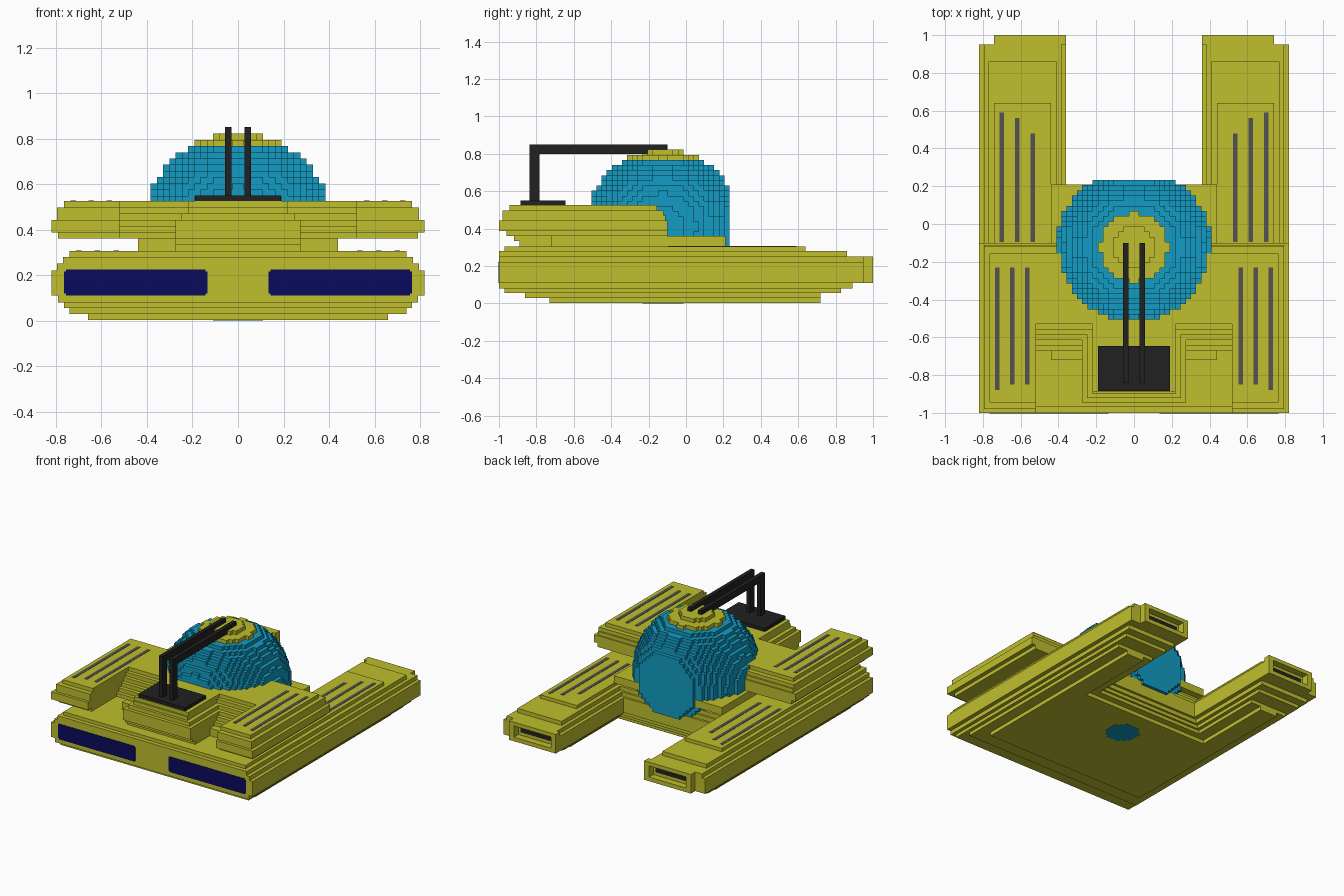
import bpy, bmesh

if "Cube" in bpy.data.objects:
    bpy.data.objects.remove(bpy.data.objects["Cube"])


def material(name, rgb):
    m = bpy.data.materials.new(name)
    m.use_nodes = True
    m.diffuse_color = (*rgb, 1)
    m.node_tree.nodes["Principled BSDF"].inputs["Base Color"].default_value = (*rgb, 1)
    return m


YELLOW = material("olive_yellow", (0.52, 0.52, 0.026))
BLUE = material("dome_blue", (0.006, 0.33, 0.55))
NAVY = material("navy", (0.003, 0.003, 0.11))
BLACK = material("black", (0.015, 0.015, 0.015))
GREY = material("vent_grey", (0.085, 0.085, 0.085))


def finish(name, bm, *mats):
    bmesh.ops.recalc_face_normals(bm, faces=bm.faces)
    me = bpy.data.meshes.new(name)
    bm.to_mesh(me)
    bm.free()
    for m in mats:
        me.materials.append(m)
    ob = bpy.data.objects.new(name, me)
    bpy.context.collection.objects.link(ob)
    return ob


def prism(bm, outline, z0, z1):
    """Extrude a flat outline from z0 to z1."""
    face = bm.faces.new([bm.verts.new((x, y, z0)) for x, y in outline])
    up = bmesh.ops.extrude_face_region(bm, geom=[face])["geom"]
    for v in up:
        if isinstance(v, bmesh.types.BMVert):
            v.co.z = z1
    if face.is_valid is False or len(face.link_loops if hasattr(face, "link_loops") else face.loops) == 0:
        return


def box(bm, x0, x1, y0, y1, z0, z1):
    prism(bm, [(x0, y0), (x1, y0), (x1, y1), (x0, y1)], z0, z1)


def mirrored(half):
    """Complete a right-hand half outline across x = 0."""
    return half + [(-x, y) for x, y in reversed(half)]


# Lower hull: stepped U-shaped layers (z0, z1, half width, front, rear)
bm = bmesh.new()
for z0, z1, o, f, b in [
        (0.002, 0.03, 0.66, -0.73, 0.72), (0.03, 0.055, 0.74, -0.86, 0.72),
        (0.055, 0.08, 0.765, -0.97, 0.83), (0.08, 0.11, 0.79, -1, 0.89),
        (0.11, 0.22, 0.82, -1, 0.95), (0.22, 0.25, 0.795, -1, 0.95),
        (0.25, 0.28, 0.77, -1, 0.86), (0.28, 0.305, 0.74, -0.97, 0.64)]:
    inset = 0.82 - o
    i, r = 0.36 + inset, 0.21 - 0.6 * inset
    prism(bm, mirrored([(o, f), (o, b), (i, b), (i, r)]), z0, z1)
finish("lower_hull", bm, YELLOW)

# Neck joining the two hulls, with the tapered foot of the centre block
bm = bmesh.new()
for z0, z1, f in [(0.305, 0.333, -0.89), (0.333, 0.36, -0.92)]:
    prism(bm, mirrored([(0.275, f), (0.275, -0.72), (0.44, -0.72), (0.44, 0.21)]), z0, z1)
finish("neck", bm, YELLOW)

# Upper hull: layers with two stepped slots beside the centre block
# (half width, front, rear, centre half width, centre front)
bm = bmesh.new()
for n, (o, f, b, c, cf) in enumerate([
        (0.79, -0.96, -0.10, 0.275, -0.945), (0.82, -1, -0.10, 0.275, -0.945),
        (0.82, -1, -0.10, 0.275, -0.945), (0.795, -0.98, -0.11, 0.25, -0.92),
        (0.795, -0.98, -0.12, 0.22, -0.90), (0.765, -0.945, -0.155, 0.22, -0.89)]):
    s = -0.67 + 0.028 * n
    z = 0.36 + 0.0275 * n
    prism(bm, mirrored([(c, cf), (c, s), (0.52, s), (0.52, f), (o, f), (o, b)]), z, z + 0.0275)
finish("upper_hull", bm, YELLOW)

# Blocky dome with a flat back and a yellow cap
V, CY, R = 2 / 73, -0.123, 15
filled = {(i, j, k) for i in range(-R, R) for j in range(-R, 13) for k in range(-R, R)
          if (i + .5) ** 2 + (j + .5) ** 2 + (k + .5) ** 2 < R * R}
bm = bmesh.new()
verts = {}


def corner(p):
    if p not in verts:
        verts[p] = bm.verts.new((p[0] * V, CY + p[1] * V, (p[2] + R) * V))
    return verts[p]


for cell in filled:
    for axis in range(3):
        for side in (0, 1):
            near = list(cell)
            near[axis] += 2 * side - 1
            if tuple(near) in filled:
                continue
            quad = []
            for a, b in ((0, 0), (1, 0), (1, 1), (0, 1)):
                p = list(cell)
                p[axis] += side
                p[(axis + 1) % 3] += a
                p[(axis + 2) % 3] += b
                quad.append(corner(tuple(p)))
            if not side:
                quad.reverse()
            face = bm.faces.new(quad)
            face.material_index = 1 if cell[2] >= 13 else 0
finish("dome", bm, BLUE, YELLOW)

for side, label in ((1, "left"), (-1, "right")):
    def sided(bm, x0, x1, *rest):
        box(bm, min(side * x0, side * x1), max(side * x0, side * x1), *rest)

    # Exhaust frame and grille at the end of each arm
    bm = bmesh.new()
    sided(bm, 0.36, 0.74, 0.95, 1, 0.11, 0.14)
    sided(bm, 0.36, 0.74, 0.95, 1, 0.222, 0.25)
    sided(bm, 0.36, 0.40, 0.95, 1, 0.14, 0.222)
    sided(bm, 0.70, 0.74, 0.95, 1, 0.14, 0.222)
    finish(label + "_exhaust_frame", bm, YELLOW)
    bm = bmesh.new()
    sided(bm, 0.42, 0.68, 0.949, 0.955, 0.165, 0.20)
    finish(label + "_exhaust_grille", bm, BLACK)

    # Front panel with clipped corners
    bm = bmesh.new()
    sided(bm, 0.135, 0.765, -1.002, -0.998, 0.118, 0.216)
    sided(bm, 0.143, 0.757, -1.002, -0.998, 0.11, 0.118)
    sided(bm, 0.143, 0.757, -1.002, -0.998, 0.216, 0.224)
    finish(label + "_front_panel", bm, NAVY)

    # Vent slits on the upper hull and on the arm
    bm = bmesh.new()
    for x, y0, y1, z in [(0.565, -0.85, -0.23, 0.525), (0.645, -0.85, -0.23, 0.525),
                         (0.725, -0.88, -0.23, 0.525), (0.535, -0.095, 0.48, 0.305),
                         (0.618, -0.095, 0.56, 0.305), (0.70, -0.095, 0.59, 0.305)]:
        sided(bm, x - 0.012, x + 0.012, y0, y1, z - 0.002, z + 0.002)
    finish(label + "_vents", bm, GREY)

    # Gun post and barrel
    bm = bmesh.new()
    sided(bm, 0.028, 0.057, -0.838, -0.784, 0.55, 0.80)
    sided(bm, 0.028, 0.057, -0.838, -0.10, 0.80, 0.85)
    finish(label + "_gun", bm, BLACK)

# Gun base plate
bm = bmesh.new()
box(bm, -0.19, 0.19, -0.885, -0.645, 0.525, 0.55)
finish("gun_base", bm, BLACK)
